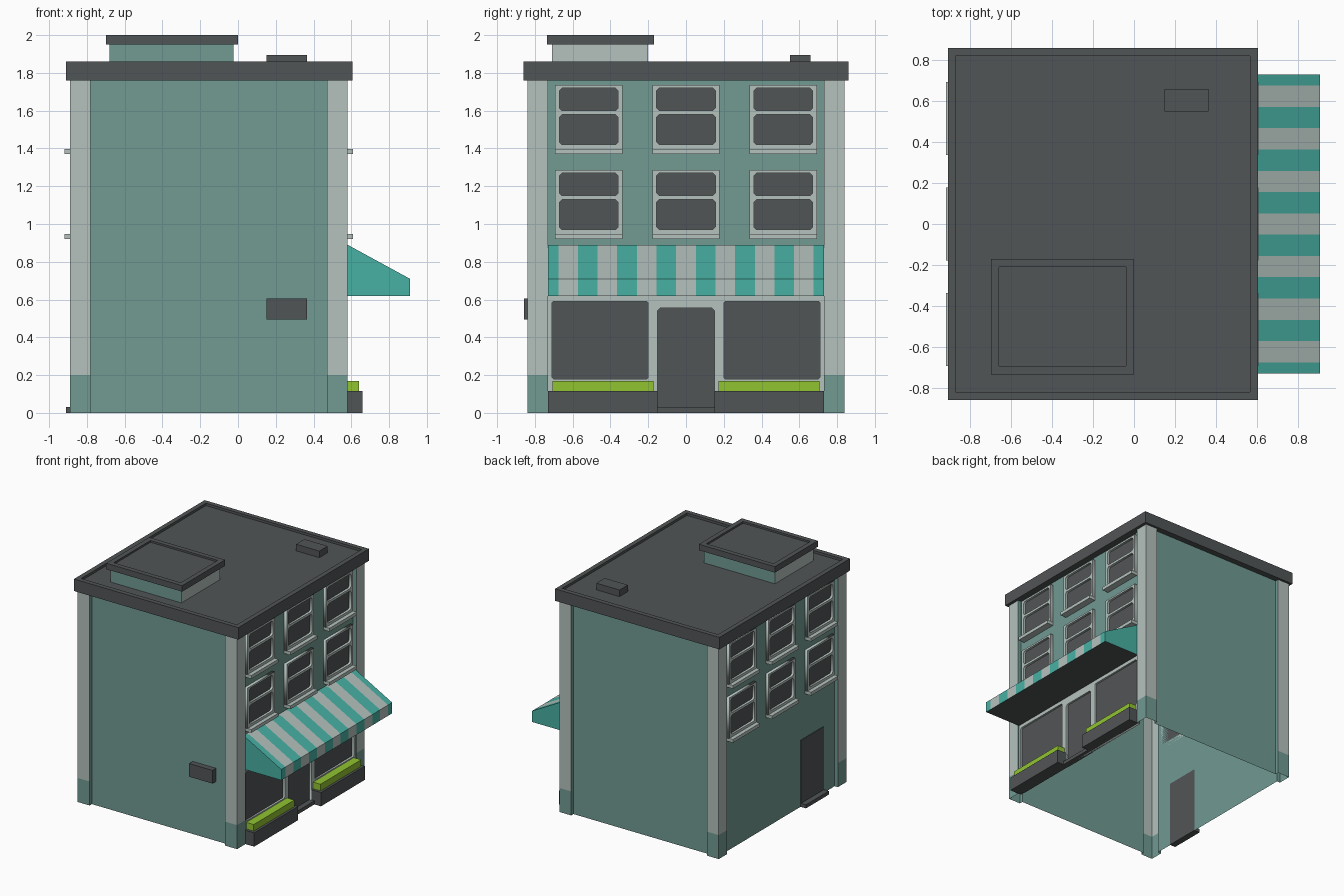
import bpy, bmesh
from mathutils import Matrix

if "Cube" in bpy.data.objects:
    bpy.data.objects.remove(bpy.data.objects["Cube"])


def mat(name, r, g, b):
    m = bpy.data.materials.new(name)
    m.diffuse_color = (r, g, b, 1)
    m.use_nodes = True
    m.node_tree.nodes["Principled BSDF"].inputs["Base Color"].default_value = m.diffuse_color
    return m


WALL = mat("wall teal", 0.165, 0.325, 0.29)
PALE = mat("pale trim", 0.46, 0.54, 0.51)
DARK = mat("dark grey", 0.083, 0.09, 0.093)
AWN = mat("awning teal", 0.065, 0.44, 0.37)
LEAF = mat("leaf green", 0.28, 0.55, 0.03)

FX, BX, SY = 0.55, -0.86, 0.81      # recessed wall planes: street, rear, sides


def finish(bm, name, mats):
    me = bpy.data.meshes.new(name)
    bm.to_mesh(me)
    bm.free()
    for m in mats:
        me.materials.append(m)
    ob = bpy.data.objects.new(name, me)
    bpy.context.collection.objects.link(ob)
    return ob


def box(name, x, y, z, m, rim=0, dip=0.02, side=None):
    """Box from ranges; optional sunken top and other colour on the x sides."""
    bm = bmesh.new()
    bmesh.ops.create_cube(bm, size=1)
    for v in bm.verts:
        v.co = [r[0] + (c + 0.5) * (r[1] - r[0]) for r, c in zip((x, y, z), v.co)]
    bm.normal_update()
    if side:
        for f in bm.faces:
            f.material_index = int(abs(f.normal.x) > 0.5)
    if rim:
        top = [f for f in bm.faces if f.normal.z > 0.5]
        bmesh.ops.inset_region(bm, faces=top, thickness=rim)
        walls = bmesh.ops.extrude_face_region(bm, geom=top)
        verts = [g for g in walls["geom"] if isinstance(g, bmesh.types.BMVert)]
        bmesh.ops.translate(bm, verts=verts, vec=(0, 0, -dip))
        bmesh.ops.delete(bm, geom=[f for f in top if f.is_valid], context='FACES')
    return finish(bm, name, [m] + ([side] if side else []))


def octagon(y, z, c):
    (a, b), (d, e) = y, z
    return [(a + c, d), (b - c, d), (b, d + c), (b, e - c),
            (b - c, e), (a + c, e), (a, e - c), (a, d + c)]


def frame(name, x, y, z, holes):
    """Upright pale panel between two x values, with cut openings."""
    cu = bpy.data.curves.new(name, 'CURVE')
    cu.dimensions, cu.fill_mode = '2D', 'BOTH'
    cu.extrude = (x[1] - x[0]) / 2
    loops = [[(y[0], z[0]), (y[1], z[0]), (y[1], z[1]), (y[0], z[1])]]
    loops += [octagon(*h) for h in holes]
    for pts in loops:
        s = cu.splines.new('POLY')
        s.points.add(len(pts) - 1)
        for p, q in zip(s.points, pts):
            p.co = (*q, 0, 1)
        s.use_cyclic_u = True
    tmp = bpy.data.objects.new(name, cu)
    bpy.context.collection.objects.link(tmp)
    bpy.context.view_layer.update()
    dg = bpy.context.evaluated_depsgraph_get()
    bm = bmesh.new()
    bm.from_mesh(bpy.data.meshes.new_from_object(tmp.evaluated_get(dg)))
    bpy.data.objects.remove(tmp)
    # local x -> y, local y -> z, local z -> x
    bm.transform(Matrix(((0, 0, 1, (x[0] + x[1]) / 2), (1, 0, 0, 0), (0, 1, 0, 0), (0, 0, 0, 1))))
    for f in bm.faces:
        f.material_index = 0
    return finish(bm, name, [PALE])


# Building shell: open at the bottom, with corner pillars stepped outwards
CX, HX, HY, W, R = -0.155, 0.735, 0.84, 0.11, 0.03
outline = []
for sx, sy in ((1, 1), (-1, 1), (-1, -1), (1, -1)):
    q = [(HX - R, HY - W), (HX, HY - W), (HX, HY), (HX - W, HY), (HX - W, HY - R)]
    if sx * sy < 0:
        q.reverse()
    outline += [(CX + sx * a, sy * b) for a, b in q]
bm = bmesh.new()
rings = [[bm.verts.new((a, b, z)) for a, b in outline] for z in (0, 0.2, 1.77)]
n = len(outline)
for lo, hi in zip(rings, rings[1:]):
    for i in range(n):
        j = (i + 1) % n
        f = bm.faces.new((lo[i], lo[j], hi[j], hi[i]))
        c = f.calc_center_median()
        outer = abs(c.x - CX) > HX - 0.001 or abs(c.y) > HY - 0.001
        f.material_index = int(outer and c.z > 0.2)
finish(bm, "building_shell", [WALL, PALE])

# Roof, stair housing and vents
box("roof", (-0.91, 0.605), (-0.86, 0.86), (1.76, 1.86), DARK, rim=0.055)
box("roof_housing", (-0.68, -0.025), (-0.71, -0.2), (1.83, 1.96), WALL, side=PALE)
box("housing_cap", (-0.70, 0), (-0.735, -0.17), (1.95, 2.0), DARK, rim=0.057, dip=0.015)
box("roof_vent", (0.15, 0.365), (0.55, 0.66), (1.83, 1.895), DARK)
box("side_vent", (0.15, 0.365), (-0.857, -SY + 0.005), (0.495, 0.605), DARK)

# Upper windows on street and rear walls
for tag, wall, s in (("front", FX, 1), ("back", BX, -1)):
    def out(a, b):
        return tuple(sorted((wall + s * a, wall + s * b)))
    for yc in (-0.515, 0, 0.515):
        for z0 in (0.92, 1.37):
            y = (yc - 0.178, yc + 0.178)
            py = (yc - 0.155, yc + 0.155)
            frame(tag + "_window_frame", out(0, 0.025), y, (z0 + 0.025, z0 + 0.365),
                  [(py, (z0 + 0.05, z0 + 0.21), 0.014), (py, (z0 + 0.23, z0 + 0.35), 0.014)])
            box(tag + "_window_glass", out(0, 0.006), (yc - 0.165, yc + 0.165),
                (z0 + 0.04, z0 + 0.355), DARK)
            box(tag + "_window_sill", out(0, 0.058), y, (z0, z0 + 0.028), PALE)

# Shop front with door between two large windows
frame("shop_frame", (FX, FX + 0.022), (-0.73, 0.73), (0, 0.63),
      [((-0.71, -0.2), (0.18, 0.59), 0.008), ((0.2, 0.71), (0.18, 0.59), 0.008),
       ((-0.15, 0.15), (0.02, 0.555), 0.014)])
for sy in (-1, 1):
    box("shop_glass", (FX - 0.003, FX + 0.006), sorted((sy * 0.19, sy * 0.72)), (0.17, 0.6), DARK)
    box("planter", (FX, 0.66), sorted((sy * 0.15, sy * 0.73)), (0, 0.115), DARK)
    box("planter_hedge", (FX + 0.015, 0.64), sorted((sy * 0.172, sy * 0.707)), (0.1, 0.17), LEAF)
box("shop_door", (FX - 0.003, FX + 0.006), (-0.155, 0.155), (0, 0.56), DARK)
box("shop_step", (FX, 0.60), (-0.15, 0.15), (0, 0.03), DARK)

# Rear door
box("back_door", (BX - 0.005, BX + 0.004), (-0.58, -0.28), (0, 0.555), DARK)
box("back_step", (BX - 0.05, BX), (-0.58, -0.28), (0, 0.03), DARK)

# Striped awning: profile swept along y, alternating colours
profile = [(FX, 0.62), (0.91, 0.62), (0.91, 0.71), (0.58, 0.89), (FX, 0.89)]
ys = [-0.73] + [-0.676 + 0.104 * k for k in range(14)] + [0.73]
bm = bmesh.new()
loops = [[bm.verts.new((a, y, b)) for a, b in profile] for y in ys]
for k, (p, q) in enumerate(zip(loops, loops[1:])):
    for i in range(5):
        j = (i + 1) % 5
        f = bm.faces.new((p[i], p[j], q[j], q[i]))
        f.material_index = 2 if i == 0 else k % 2
bm.faces.new(loops[0])
bm.faces.new(loops[-1])
bmesh.ops.recalc_face_normals(bm, faces=bm.faces)
finish(bm, "awning", [AWN, PALE, DARK])
